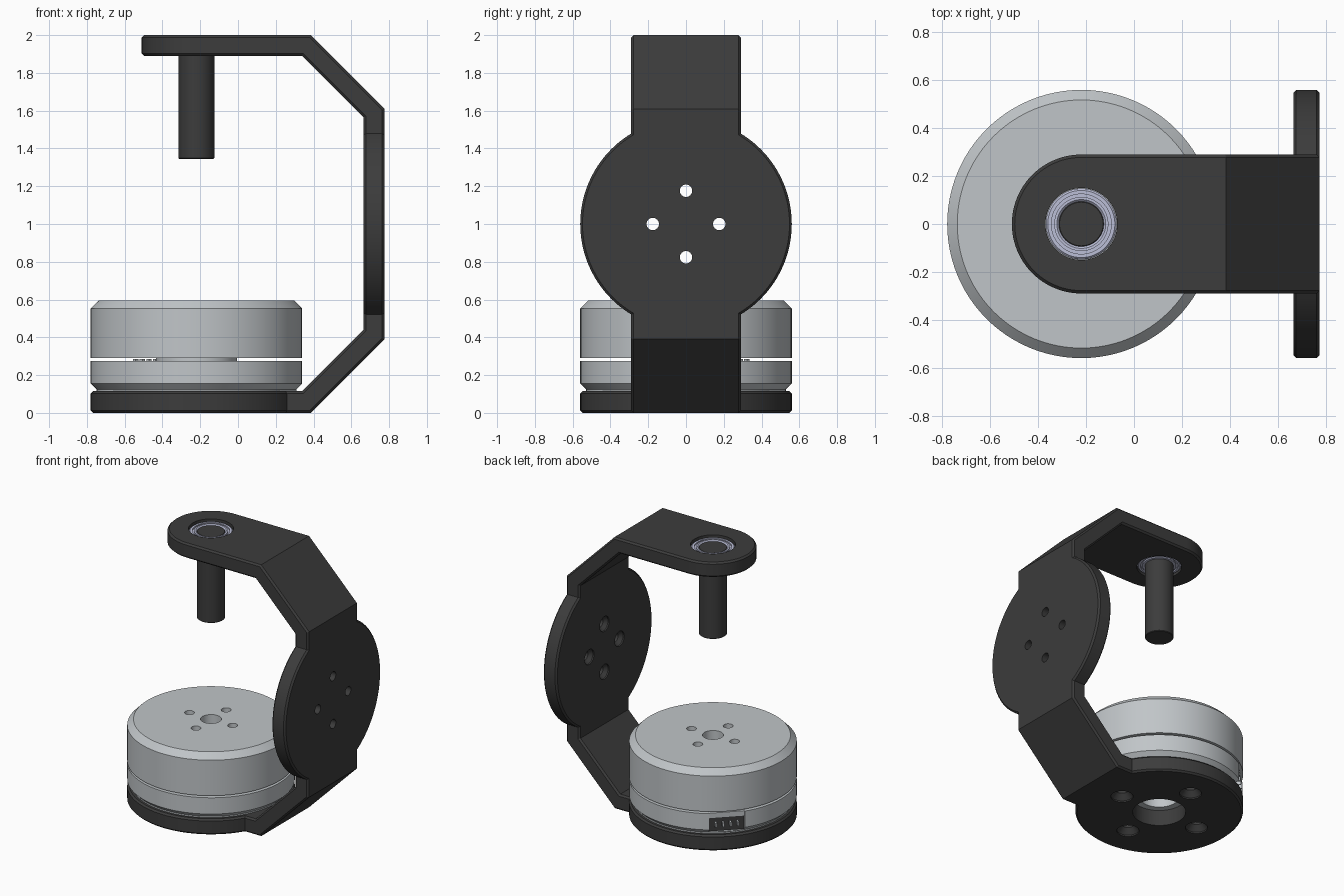
import bpy, bmesh, math
from mathutils import Matrix, Vector

if "Cube" in bpy.data.objects:
    bpy.data.objects.remove(bpy.data.objects["Cube"])

CX = -0.22          # shared axis of motor, bearing and shaft
TURN_X = Matrix.Rotation(math.pi / 2, 4, 'Y')   # lathe axis z -> x


def material(name, rgb):
    m = bpy.data.materials.new(name)
    m.diffuse_color = (*rgb, 1)
    m.use_nodes = True
    m.node_tree.nodes["Principled BSDF"].inputs["Base Color"].default_value = m.diffuse_color
    return m


DARK = material("dark_plastic", (0.045, 0.045, 0.045))
METAL = material("light_metal", (0.53, 0.56, 0.58))
STEEL = material("bearing_steel", (0.5, 0.52, 0.68))


def finish(name, bm, mat, matrix=Matrix()):
    bmesh.ops.recalc_face_normals(bm, faces=bm.faces)
    bm.transform(matrix)
    me = bpy.data.meshes.new(name)
    bm.to_mesh(me)
    bm.free()
    me.materials.append(mat)
    ob = bpy.data.objects.new(name, me)
    bpy.context.collection.objects.link(ob)
    return ob


def lathe(name, pts, mat, matrix=Matrix.Translation((CX, 0, 0)), steps=96):
    """Spin an (r, z) profile; profiles off the axis are closed into rings."""
    bm = bmesh.new()
    vs = [bm.verts.new((r, 0, z)) for r, z in pts]
    es = [bm.edges.new(p) for p in zip(vs, vs[1:])]
    if pts[0][0] > 0:
        es.append(bm.edges.new((vs[-1], vs[0])))
    bmesh.ops.spin(bm, geom=vs + es, cent=(0, 0, 0), axis=(0, 0, 1),
                   angle=math.tau, steps=steps)
    bmesh.ops.remove_doubles(bm, verts=bm.verts, dist=1e-5)
    return finish(name, bm, mat, matrix)


def disc(name, r, z0, z1, mat, matrix=Matrix.Translation((CX, 0, 0)), c=0.012, steps=96):
    return lathe(name, [(0, z0), (r - c, z0), (r, z0 + c), (r, z1 - c), (r - c, z1), (0, z1)],
                 mat, matrix, steps)


def plug(r, z0, z1, matrix, steps=40):
    return lathe("cutter", [(0, z0), (r, z0), (r, z1), (0, z1)], DARK, matrix, steps)


def box(name, lo, hi, mat, matrix=Matrix()):
    bm = bmesh.new()
    bmesh.ops.create_cube(bm, size=1)
    lo, hi = Vector(lo), Vector(hi)
    for v in bm.verts:
        v.co = (lo + hi) / 2 + v.co * (hi - lo)
    return finish(name, bm, mat, matrix)


def combine(ob, others, op):
    bpy.context.view_layer.objects.active = ob
    for o in others:
        m = ob.modifiers.new("bool", 'BOOLEAN')
        m.operation, m.solver, m.object = op, 'EXACT', o
        bpy.ops.object.modifier_apply(modifier=m.name)
        bpy.data.objects.remove(o)


def around(r, n=4):
    return [(r * math.cos(i * math.tau / n), r * math.sin(i * math.tau / n)) for i in range(n)]


# bracket: bent strip with chamfered long edges
profile = [(CX, 2), (0.385, 2), (0.775, 1.61), (0.775, 0.39), (0.385, 0), (CX, 0),
           (CX, 0.115), (0.34, 0.115), (0.665, 0.44), (0.665, 1.565), (0.34, 1.89), (CX, 1.89)]
bm = bmesh.new()
cap = bm.faces.new([bm.verts.new((x, -0.29, z)) for x, z in profile])
ext = bmesh.ops.extrude_face_region(bm, geom=[cap], use_keep_orig=True)
bmesh.ops.translate(bm, vec=(0, 0.58, 0),
                    verts=[g for g in ext["geom"] if isinstance(g, bmesh.types.BMVert)])
long_edges = [e for e in bm.edges
              if abs(e.verts[0].co.y - e.verts[1].co.y) < 1e-4
              and not all(abs(v.co.x - CX) < 1e-4 for v in e.verts)]
bmesh.ops.bevel(bm, geom=long_edges, offset=0.012, segments=1, affect='EDGES', offset_type='OFFSET')
bracket = finish("bracket", bm, DARK)

# bracket: round arm end, motor seat and side mounting plate
plate_at = Matrix.Translation((0, 0, 1)) @ TURN_X
combine(bracket, [disc("arm_end", 0.29, 1.89, 2, DARK),
                  disc("seat", 0.56, 0, 0.115, DARK),
                  disc("plate", 0.56, 0.665, 0.775, DARK, plate_at)], 'UNION')

# bracket: bearing bore, centre opening and countersunk screw holes
cuts = [plug(0.15, 1.8, 2.1, Matrix.Translation((CX, 0, 0)), 64),
        plug(0.177, -0.1, 0.2, Matrix.Translation((CX, 0, 0)), 64)]
for x, y in around(0.325):
    cuts.append(lathe("cutter", [(0, -0.02), (0.075, -0.02), (0.075, 0.01), (0.042, 0.05),
                                 (0.042, 0.2), (0, 0.2)], DARK,
                      Matrix.Translation((CX + x, y, 0)), 32))
for y, z in around(0.176):
    cuts.append(lathe("cutter", [(0, -0.02), (0.055, -0.02), (0.055, 0.01), (0.033, 0.035),
                                 (0.033, 0.2), (0, 0.2)], DARK,
                      Matrix.Translation((0.665, y, 1 + z)) @ TURN_X, 32))
combine(bracket, cuts, 'DIFFERENCE')

# bearing and hanging shaft
lathe("bearing_outer_race", [(0.125, 1.9), (0.14, 1.9), (0.148, 1.908), (0.148, 1.977),
                             (0.14, 1.985), (0.125, 1.985)], STEEL)
lathe("bearing_inner_race", [(0.094, 1.9), (0.113, 1.9), (0.113, 1.985), (0.102, 1.985),
                             (0.094, 1.977)], STEEL)
lathe("bearing_shield", [(0.112, 1.91), (0.126, 1.91), (0.126, 1.975), (0.112, 1.975)], STEEL)
disc("shaft", 0.095, 1.345, 1.98, DARK, c=0.004, steps=64)

# motor: rotor bell with bolt holes, hub in the gap and stator base
rotor = lathe("motor_rotor", [(0.07, 0.29), (0.56, 0.29), (0.56, 0.552), (0.518, 0.595),
                              (0.07, 0.595)], METAL)
combine(rotor, [plug(0.033, 0.45, 0.7, Matrix.Translation((CX + x, y, 0)), 32)
                for x, y in around(0.176)], 'DIFFERENCE')
lathe("motor_hub", [(0.07, 0.2), (0.215, 0.2), (0.215, 0.3), (0.07, 0.3)], METAL)
stator = lathe("motor_stator", [(0.13, 0.115), (0.53, 0.115), (0.53, 0.125), (0.56, 0.155),
                                (0.56, 0.275), (0.13, 0.275)], METAL)

# motor: wire connector set into the stator, facing back left
SIDE = Matrix.Translation((CX, 0, 0)) @ Matrix.Rotation(math.radians(135), 4, 'Z')
combine(stator, [box("cutter", (0.36, -0.12, 0.13), (0.7, 0.12, 0.3), DARK, SIDE)], 'DIFFERENCE')
box("connector_board", (0.355, -0.119, 0.235), (0.54, 0.119, 0.275), METAL, SIDE)
box("connector_socket", (0.355, -0.119, 0.12), (0.515, 0.119, 0.236), DARK, SIDE)
for i in range(4):
    y = -0.075 + 0.05 * i
    box(f"connector_pin_{i + 1}", (0.5, y - 0.006, 0.17), (0.55, y + 0.006, 0.2), METAL, SIDE)
    box(f"solder_pad_{i + 1}", (0.37, y - 0.01, 0.27), (0.39, y + 0.01, 0.286), METAL, SIDE)

# smooth the round walls, keep the edges crisp
bpy.ops.object.select_all(action='SELECT')
bpy.context.view_layer.objects.active = bracket
bpy.ops.object.shade_smooth_by_angle(angle=math.radians(25))
